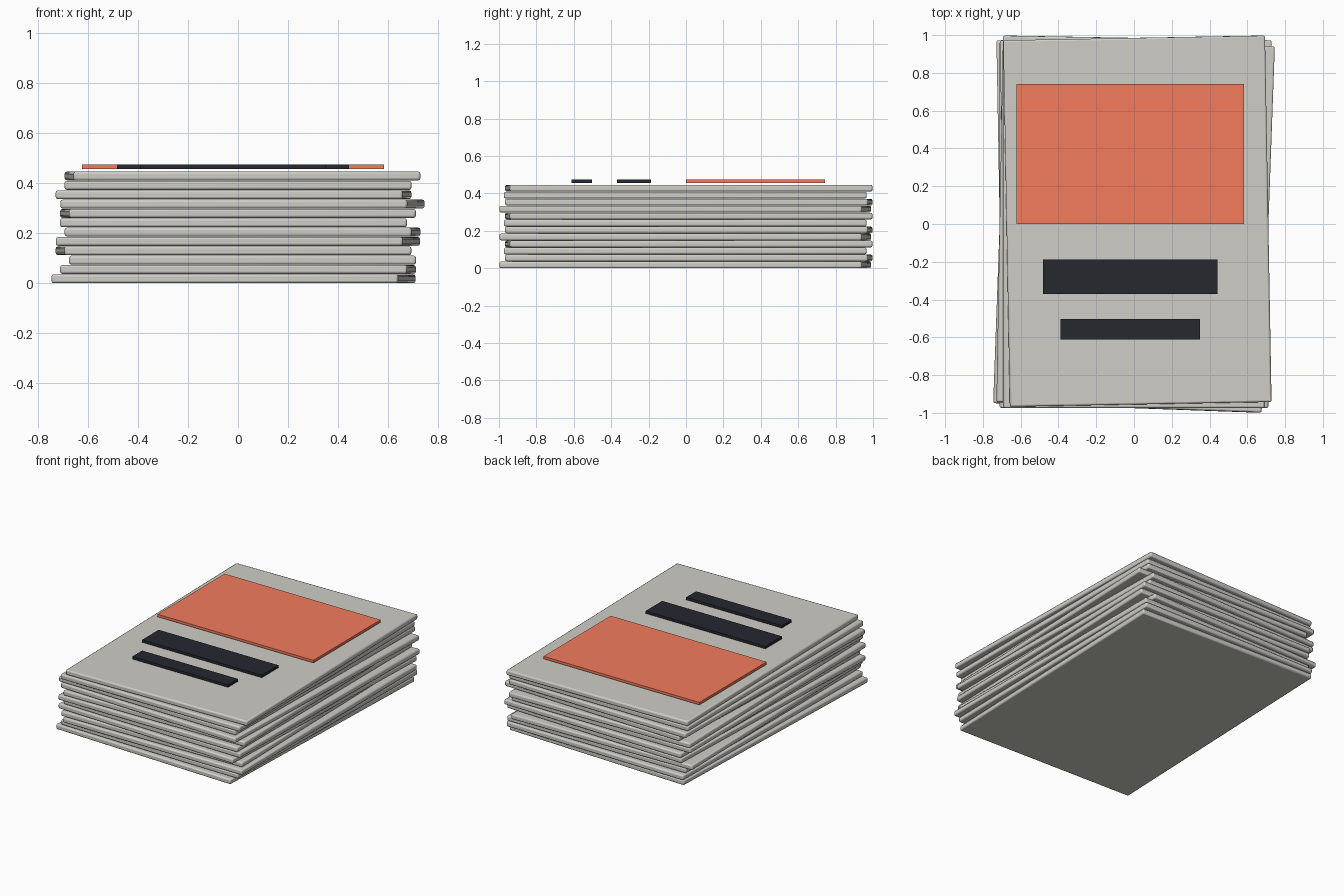
import bpy

if "Cube" in bpy.data.objects:
    bpy.data.objects.remove(bpy.data.objects["Cube"])

SHEETS, PITCH, THICK = 12, 0.0373, 0.0355
WIDTH, LENGTH = 1.386, 1.94
TURN = 0.018


def material(name, rgb):
    mat = bpy.data.materials.new(name)
    mat.diffuse_color = (*rgb, 1)
    mat.use_nodes = True
    mat.node_tree.nodes["Principled BSDF"].inputs["Base Color"].default_value = mat.diffuse_color
    return mat


def slab(name, size, centre, mat, turn=0.0):
    bpy.ops.mesh.primitive_cube_add(size=1, location=centre, rotation=(0, 0, turn))
    obj = bpy.context.object
    obj.name = name
    obj.scale = size
    bpy.ops.object.transform_apply(location=False, rotation=False, scale=True)
    obj.data.materials.append(mat)
    return obj


paper = material("paper", (0.62, 0.61, 0.57))
orange = material("orange", (0.90, 0.20, 0.11))
ink = material("ink", (0.02, 0.021, 0.03))

# Stack of loosely piled sheets, each nudged and turned in a repeating rhythm
for i in range(SHEETS):
    x = (i % 3 - 1) * 0.018
    y = 0.015 if i % 2 else -0.004
    sheet = slab(f"sheet_{i + 1:02d}", (WIDTH, LENGTH, THICK),
                 (x, y, i * PITCH + THICK / 2), paper, (i % 4 - 2) * TURN)
    bevel = sheet.modifiers.new("rounded_edges", "BEVEL")
    bevel.width = 0.009
    bevel.segments = 2
    bpy.ops.object.shade_smooth_by_angle()

# Cover panels hovering just over the top sheet: name, width, y range, material
for name, width, y0, y1, mat in (
    ("picture_panel", 1.206, 0.0, 0.742, orange),
    ("title_bar", 0.926, -0.37, -0.187, ink),
    ("subtitle_bar", 0.74, -0.611, -0.502, ink),
):
    slab(name, (width, y1 - y0, 0.018), (-0.02, (y0 + y1) / 2, 0.465), mat)
